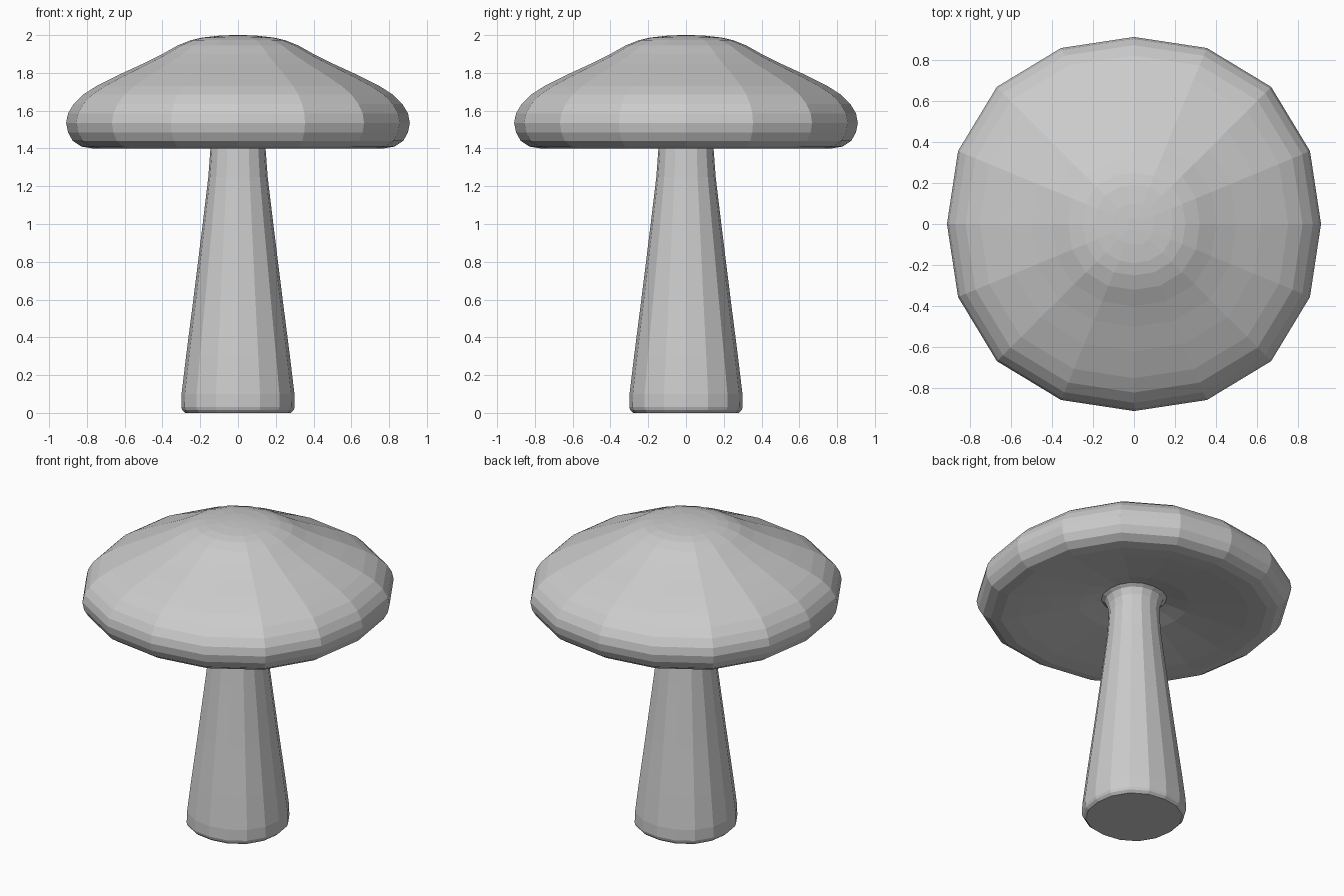
import bpy, bmesh
from math import sin, cos, pi

if "Cube" in bpy.data.objects:
    bpy.data.objects.remove(bpy.data.objects["Cube"])

SIDES = 16


def lathe(name, profile):
    """Spin (radius, z) points into a faceted, slightly squarish solid."""
    bm = bmesh.new()
    rings = []
    for r, z in profile:
        ring = []
        for i in range(SIDES):
            a = 2 * pi * i / SIDES
            k = r * (1 + 0.037 * sin(2 * a) ** 2)   # fuller on the diagonals
            ring.append(bm.verts.new((k * cos(a), k * sin(a), z)))
        rings.append(ring)
    for lo, hi in zip(rings, rings[1:]):
        for i in range(SIDES):
            j = (i + 1) % SIDES
            bm.faces.new((lo[i], lo[j], hi[j], hi[i]))
    bm.faces.new(rings[0][::-1])
    bm.faces.new(rings[-1])
    bmesh.ops.recalc_face_normals(bm, faces=bm.faces)
    mesh = bpy.data.meshes.new(name)
    bm.to_mesh(mesh)
    bm.free()
    obj = bpy.data.objects.new(name, mesh)
    bpy.context.collection.objects.link(obj)
    return obj


# one continuous skin: foot, tapered stem, flared collar, hollow underside, cap
lathe("mushroom", [
    # stem
    (0.28, 0.0), (0.295, 0.015), (0.30, 0.03), (0.299, 0.10), (0.275, 0.30),
    (0.234, 0.62), (0.187, 1.0), (0.157, 1.25), (0.146, 1.40),
    # collar under the cap
    (0.152, 1.45), (0.168, 1.49), (0.19, 1.505), (0.23, 1.495),
    # underside
    (0.32, 1.47), (0.50, 1.438), (0.67, 1.41), (0.77, 1.40),
    # rolled rim
    (0.83, 1.41), (0.875, 1.44), (0.90, 1.485), (0.91, 1.535), (0.90, 1.585),
    (0.87, 1.635), (0.82, 1.685), (0.75, 1.73),
    # crown
    (0.62, 1.795), (0.50, 1.85), (0.40, 1.90), (0.32, 1.945), (0.25, 1.973),
    (0.19, 1.987), (0.10, 1.997), (0.03, 2.0),
])
